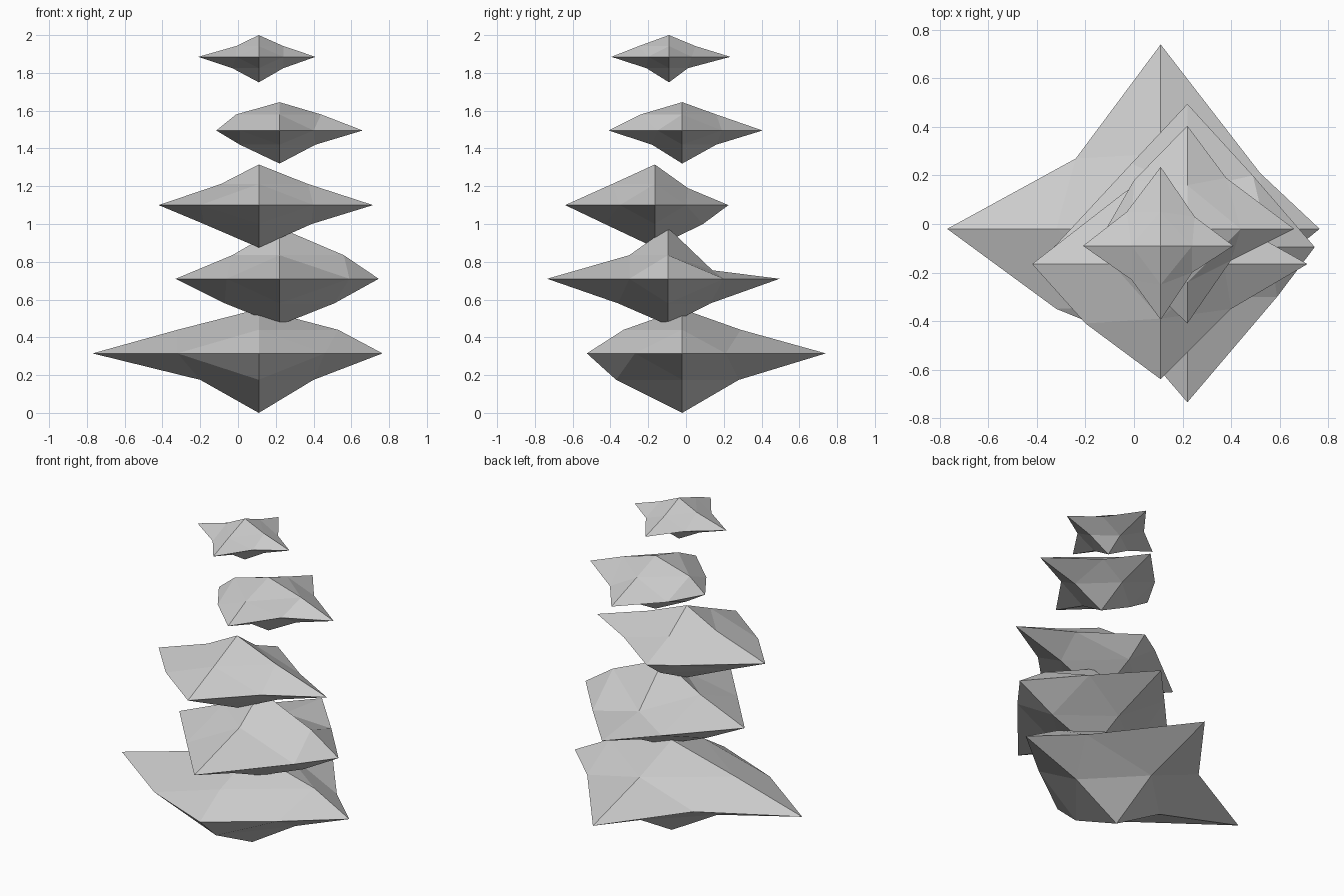
import bpy, bmesh

if "Cube" in bpy.data.objects:
    bpy.data.objects.remove(bpy.data.objects["Cube"])


def shard(name, centre, tips, levels, side_x, side_y, ring):
    """Eight-sided stone: six tips, every edge bent at a mid point, each side split in four.
    tips: -x +x -y +y -z +z; levels: z of lower and upper bends;
    side_x / side_y: bend positions as lower-, lower+, upper-, upper+;
    ring: equator bends as --, +-, -+, ++."""
    cx, cy, cz = centre
    xm, xp, ym, yp, zm, zp = tips
    bm = bmesh.new()
    v = {}

    def add(key, co):
        v[key] = bm.verts.new(co)

    # tips
    add((-1, 0, 0), (xm, cy, cz))
    add((1, 0, 0), (xp, cy, cz))
    add((0, -1, 0), (cx, ym, cz))
    add((0, 1, 0), (cx, yp, cz))
    add((0, 0, -1), (cx, cy, zm))
    add((0, 0, 1), (cx, cy, zp))
    # bends in the edges
    order = [(-1, -1), (1, -1), (-1, 1), (1, 1)]
    for (s, t), x, y, r in zip(order, side_x, side_y, ring):
        z = levels[(t + 1) // 2]
        add((s, 0, t), (x, cy, z))
        y, zy = y if isinstance(y, tuple) else (y, z)
        add((0, s, t), (cx, y, zy))
        add((s, t, 0), (r[0], r[1], cz))
    # four triangles per octant
    for sx in (-1, 1):
        for sy in (-1, 1):
            for sz in (-1, 1):
                a, b, c = v[sx, 0, 0], v[0, sy, 0], v[0, 0, sz]
                ab, bc, ca = v[sx, sy, 0], v[0, sy, sz], v[sx, 0, sz]
                for tri in ((a, ab, ca), (b, bc, ab), (c, ca, bc), (ab, bc, ca)):
                    bm.faces.new(tri if sx * sy * sz > 0 else tri[::-1])
    bmesh.ops.recalc_face_normals(bm, faces=bm.faces[:])
    mesh = bpy.data.meshes.new(name)
    bm.to_mesh(mesh)
    bm.free()
    obj = bpy.data.objects.new(name, mesh)
    bpy.context.collection.objects.link(obj)
    return obj


# stack of floating shards, bottom to top
shard("base_shard", (0.11, -0.02, 0.315), (-0.77, 0.765, -0.525, 0.74, 0, 0.55),
      (0.175, 0.44), (-0.2, 0.4, -0.32, 0.53), (-0.37, 0.28, -0.33, 0.29),
      [(-0.32, -0.35), (0.46, -0.27), (-0.24, 0.27), (0.52, 0.21)])

shard("lower_shard", (0.22, -0.095, 0.71), (-0.33, 0.745, -0.735, 0.495, 0.465, 0.98),
      (0.58, 0.835), (-0.07, 0.51, -0.03, 0.56), (-0.36, 0.13, -0.3, (0.14, 0.755)),
      [(-0.06, -0.41), (0.59, -0.3), (-0.01, 0.25), (0.49, 0.2)])

shard("middle_shard", (0.11, -0.165, 1.1), (-0.42, 0.715, -0.64, 0.225, 0.875, 1.315),
      (1.0, 1.212), (-0.18, 0.39, -0.09, 0.37), (-0.43, 0.09, -0.39, (0.01, 1.19)),
      [(-0.2, -0.41), (0.4, -0.35), (-0.04, 0.13), (0.42, 0.0)])

shard("upper_shard", (0.22, -0.02, 1.495), (-0.115, 0.66, -0.41, 0.405, 1.32, 1.645),
      (1.42, 1.58), (0.01, 0.41, -0.01, 0.44), (-0.18, 0.16, -0.24, 0.16),
      [(0.01, -0.21), (0.4, -0.15), (0.0, 0.18), (0.38, 0.19)])

shard("top_shard", (0.11, -0.09, 1.885), (-0.21, 0.41, -0.395, 0.235, 1.75, 2.0),
      (1.825, 1.942), (-0.03, 0.24, -0.01, 0.24), (-0.21, 0.01, -0.25, 0.05),
      [(-0.01, -0.23), (0.24, -0.2), (-0.03, 0.05), (0.25, 0.03)])
